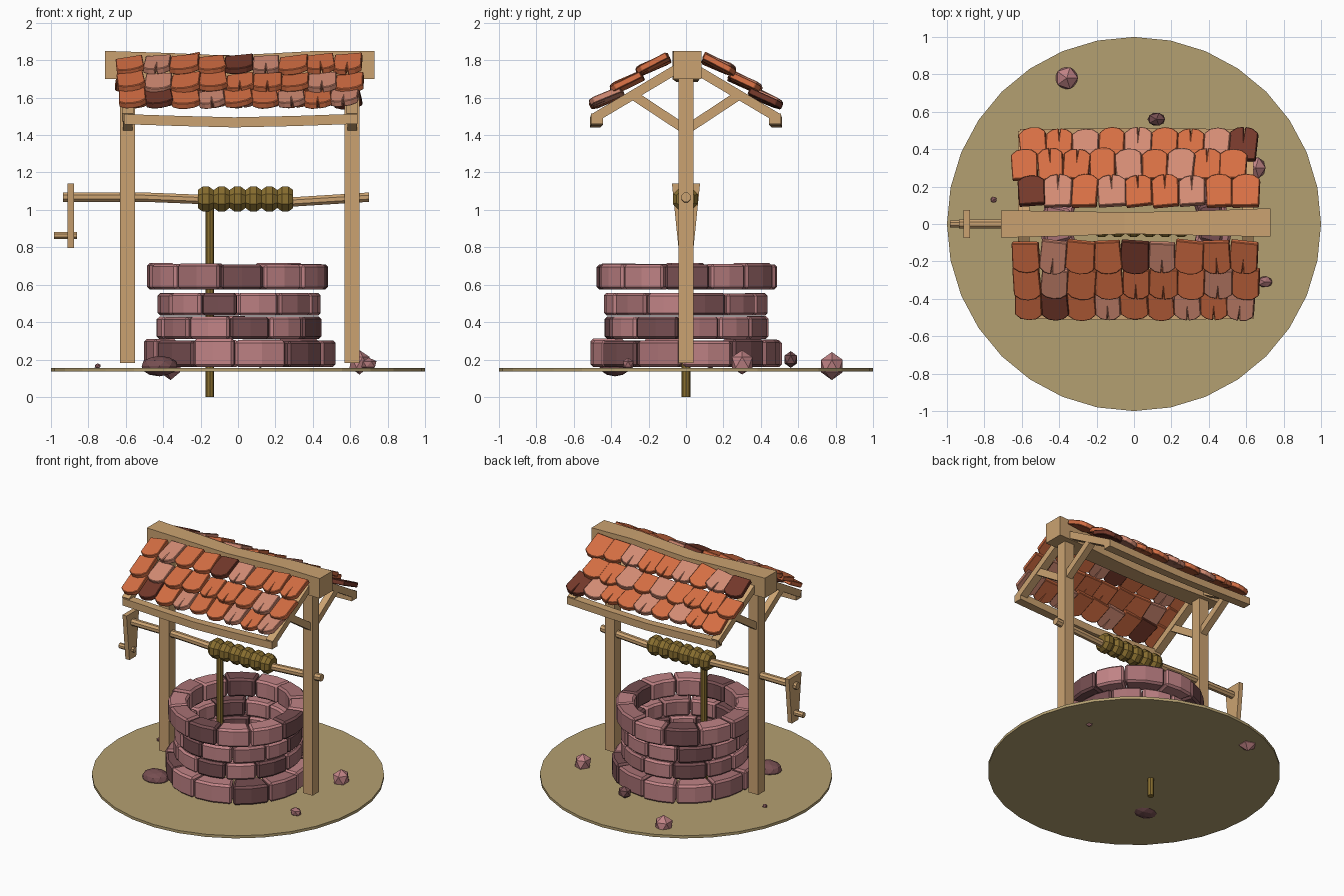
import bpy, bmesh, math, random
from mathutils import Vector, Matrix

if "Cube" in bpy.data.objects:
    bpy.data.objects.remove(bpy.data.objects["Cube"])

random.seed(7)


def mat(name, r, g, b):
    m = bpy.data.materials.new(name)
    m.diffuse_color = (r ** 2.2, g ** 2.2, b ** 2.2, 1)
    m.use_nodes = True
    m.node_tree.nodes["Principled BSDF"].inputs["Base Color"].default_value = m.diffuse_color
    return m


WOOD = mat("wood", .79, .63, .44)
ROPE = mat("rope", .53, .43, .20)
SAND = mat("sand", .70, .62, .44)
STONE = {"p": mat("stone_pink", .75, .51, .52), "m": mat("stone_mid", .65, .44, .45),
         "d": mat("stone_dark", .46, .31, .32)}
TILE = {"o": mat("tile_orange", .83, .43, .27), "l": mat("tile_light", .82, .54, .45),
        "d": mat("tile_dark", .45, .23, .18)}


def finish(name, bm, mats, bevel=0):
    bmesh.ops.recalc_face_normals(bm, faces=bm.faces[:])
    me = bpy.data.meshes.new(name)
    bm.to_mesh(me)
    bm.free()
    for m in mats:
        me.materials.append(m)
    ob = bpy.data.objects.new(name, me)
    bpy.context.collection.objects.link(ob)
    if bevel:
        b = ob.modifiers.new("bevel", "BEVEL")
        b.width, b.segments, b.limit_method, b.angle_limit = bevel, 1, "ANGLE", math.radians(40)
    return ob


def skin(bm, rings, mi=0):
    """Close a series of point rings into one solid."""
    vs = [[bm.verts.new(p) for p in r] for r in rings]
    faces = [bm.faces.new(vs[0]), bm.faces.new(vs[-1][::-1])]
    for a, b in zip(vs, vs[1:]):
        n = len(a)
        faces += [bm.faces.new((a[i], a[(i + 1) % n], b[(i + 1) % n], b[i])) for i in range(n)]
    for f in faces:
        f.material_index = mi


def loft_x(name, stations, sides, material):
    """Loft along x through stations (x, y, z, half width, half height)."""
    k = 1 / math.cos(math.pi / sides)
    rings = []
    for x, y, z, ry, rz in stations:
        angs = [(i + .5) * math.tau / sides for i in range(sides)]
        rings.append([(x, y + k * ry * math.cos(a), z + k * rz * math.sin(a)) for a in angs])
    bm = bmesh.new()
    skin(bm, rings)
    return finish(name, bm, [material])


def bar(name, p0, p1, w, t):
    """Square-cut timber between two points in a plane of constant x."""
    p0, p1 = Vector(p0), Vector(p1)
    ux = Vector((w / 2, 0, 0))
    un = (p1 - p0).normalized().cross(Vector((1, 0, 0))) * t / 2
    bm = bmesh.new()
    skin(bm, [[p + ux * a + un * b for a, b in ((-1, -1), (1, -1), (1, 1), (-1, 1))] for p in (p0, p1)])
    return finish(name, bm, [WOOD])


def rod(name, r, z0, z1, sides, xy, material):
    bm = bmesh.new()
    skin(bm, [[(xy[0] + r * math.cos(i * math.tau / sides), xy[1] + r * math.sin(i * math.tau / sides), z)
               for i in range(sides)] for z in (z0, z1)])
    return finish(name, bm, [material])


# Ground disc and hanging rope
rod("ground_disc", 1.0, .135, .155, 32, (0, 0), SAND)
rod("hanging_rope", .023, 0, 1.03, 8, (-.15, 0), ROPE)


# Well wall: four courses of separate wedge-shaped stones
def course(name, z0, z1, r_in, r_out, start, colours, rough):
    bm = bmesh.new()
    n = len(colours)
    cuts = [start + 360 / n * (i + random.uniform(-.1, .1)) for i in range(n)]
    cuts.append(cuts[0] + 360)
    for i, c in enumerate(colours):
        a0, a1 = math.radians(cuts[i] + .5), math.radians(cuts[i + 1] - .5)
        ro = r_out + random.uniform(-rough, rough)
        top = z1 + random.uniform(-rough, rough) * .5
        rings = []
        for k in range(3):
            a = a0 + (a1 - a0) * k / 2
            rings.append([(.005 + r * math.cos(a), r * math.sin(a), z)
                          for r, z in ((r_in, z0), (ro, z0), (ro, top), (r_in, top))])
        skin(bm, rings, "pmd".index(c))
    finish(name, bm, list(STONE.values()), .014)


course("wall_course_1", .16, .305, .37, .51, -180, "mdppdmpdmppm", .014)
course("wall_course_2", .31, .43, .335, .44, -187, "pmpdpdmpmpdm", .004)
course("wall_course_3", .435, .555, .335, .44, -180, "mpdpmpdmppdp", .004)
course("wall_course_4", .575, .712, .35, .485, -165, "pmdppdpmpdpm", .008)

# Loose stones: position, radii
for i, (p, r, c) in enumerate([
        ((-.36, .78, .165), (.068, .068, .075), "p"), ((.12, .56, .20), (.052, .04, .045), "d"),
        ((.65, .30, .185), (.06, .065, .065), "p"), ((.70, -.31, .175), (.045, .033, .035), "m"),
        ((-.75, .13, .165), (.018, .018, .015), "m"), ((-.42, -.38, .165), (.10, .085, .055), "d")]):
    bm = bmesh.new()
    bmesh.ops.create_icosphere(bm, subdivisions=2 if i == 5 else 1, radius=1,
                               matrix=Matrix.Translation(p) @ Matrix.Diagonal((*r, 1)))
    finish(f"loose_stone_{i + 1}", bm, [STONE[c]])

# Posts, rafters and braces
for px, side in ((-.59, "left"), (.61, "right")):
    bar(f"{side}_post", (px, 0, .18), (px, 0, 1.74), .08, .08)
    for s, end in ((-1, "front"), (1, "back")):
        bar(f"{side}_{end}_rafter", (px, s * .03, 1.765), (px, s * .485, 1.495), .06, .05)
        bar(f"{side}_{end}_brace", (px, s * .02, 1.44), (px, s * .27, 1.605), .05, .05)

# Sagging ridge beam and eave beams
loft_x("ridge_beam", [(-.71, 0, 1.775, .073, .075), (-.35, .002, 1.765, .066, .073),
                      (-.05, .005, 1.755, .058, .070), (.2, .005, 1.765, .062, .073),
                      (.42, .005, 1.775, .068, .075), (.73, .008, 1.775, .076, .075)], 4, WOOD)
for s, end in ((-1, "front"), (1, "back")):
    loft_x(f"{end}_eave_beam", [(-.61, s * .475, 1.485, .032, .027), (-.3, s * .48, 1.475, .03, .027),
                                (-.02, s * .485, 1.468, .028, .027), (.3, s * .48, 1.475, .03, .027),
                                (.64, s * .475, 1.487, .032, .027)], 4, WOOD)

# Windlass: axle, rope coil, crank and handle
loft_x("axle", [(x, 0, z, .025, .025) for x, z in
                ((-.935, 1.068), (-.5, 1.068), (-.25, 1.058), (0, 1.045), (.3, 1.043), (.7, 1.068))], 8, WOOD)
coil = []
for i in range(6):
    x = -.215 + i * .085
    coil += [(x + d, -.003, 1.058, r, r) for d, r in ((0, .048), (.025, .066), (.06, .066))]
coil.append((.295, -.003, 1.058, .048, .048))
loft_x("rope_coil", coil, 8, ROPE)
bm = bmesh.new()
skin(bm, [[(x, y, z) for y, z in ((-.04, .795), (.04, .795), (.075, 1.14), (-.075, 1.14))]
          for x in (-.912, -.878)])
finish("crank_arm", bm, [WOOD])
loft_x("crank_handle", [(-.985, 0, .862, .019, .019), (-.86, 0, .862, .019, .019)], 8, WOOD)


# Roof tiles: three rows on each slope, rounded lower edge
def tile_row(name, s, yc, zc, x0, x1, colours):
    bm = bmesh.new()
    n = len(colours)
    w = (x1 - x0) / n
    for i, c in enumerate(colours):
        edge = [(.5, .32), (.28, .46), (0, .5), (-.28, .46), (-.5, .32)]
        if random.random() < .35:
            edge[2:3] = [(.03, .5), (0, .22), (-.03, .5)]
        outline = [(-.48, -.5), (.48, -.5)] + edge
        ww, ll = w * random.uniform(.97, 1.08), .18 * random.uniform(.94, 1.06)
        m = (Matrix.Translation((x0 + (i + .5) * w, -yc, zc + random.uniform(-.006, .006)))
             @ Matrix.Rotation(math.radians(25 + random.uniform(-4, 4)), 4, "X")
             @ Matrix.Rotation(math.radians(random.uniform(-11, -3)), 4, "Y")
             @ Matrix.Rotation(math.radians(random.uniform(-5, 5)), 4, "Z"))
        rings = []
        for h in (-.017, .017):
            pts = [m @ Vector((u * ww, -v * ll, h)) for u, v in outline]
            rings.append([(p.x, -s * p.y, p.z) for p in pts])
        skin(bm, rings, "old".index(c))
    finish(name, bm, list(TILE.values()), .004)


rows = [(.178, 1.775), (.318, 1.68), (.428, 1.597)]
spans = {-1: [(-.65, .66), (-.645, .67), (-.635, .64)], 1: [(-.62, .67), (-.655, .60), (-.61, .655)]}
looks = {-1: ["oloodlooo", "olooooolo", "odoloololo"[:9]], 1: ["dlolooloo", "oooololoo", "oololoold"]}
for s, end in ((-1, "front"), (1, "back")):
    for k, (y, z) in enumerate(rows):
        tile_row(f"{end}_tile_row_{k + 1}", s, y, z, *spans[s][k], looks[s][k])
